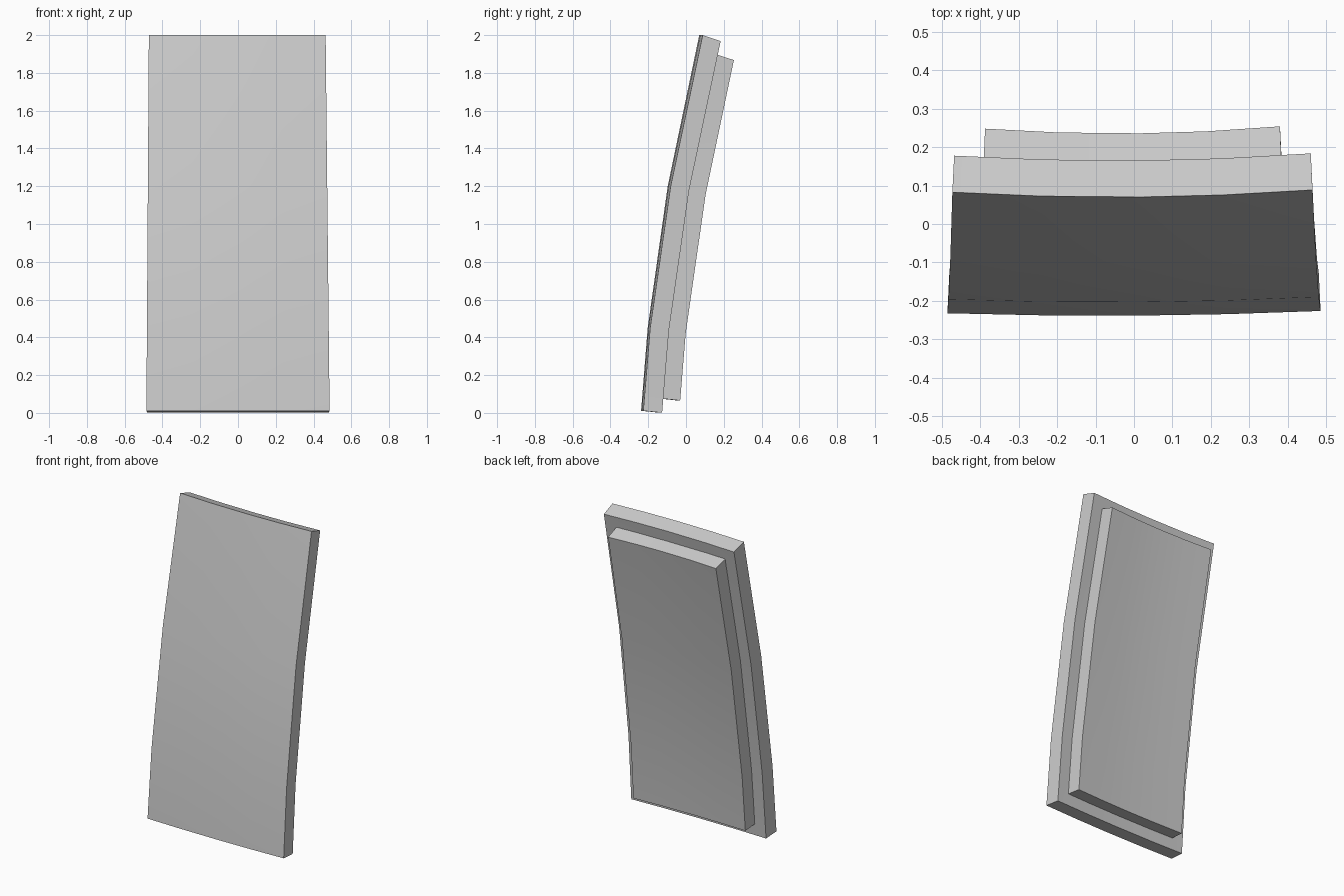
import bpy, bmesh
from math import sin, cos

cube = bpy.data.objects.get("Cube")
if cube:
    bpy.data.objects.remove(cube)

grey = bpy.data.materials.new("light_grey")
grey.use_nodes = True
colour = (0.6, 0.6, 0.6, 1)
grey.diffuse_color = colour
grey.node_tree.nodes["Principled BSDF"].inputs["Base Color"].default_value = colour

# Leaning front profile as (y, z), with straight spans between the bends
PROFILE = [(-0.238, 0.011), (-0.203, 0.45), (-0.097, 1.2), (0.07, 2.0)]
COLUMNS = [-1, -0.5, 0.05, 0.5, 1]


def profile_y(z):
    for (y0, z0), (y1, z1) in zip(PROFILE, PROFILE[1:]):
        if z <= z1:
            break
    return y0 + (y1 - y0) * (z - z0) / (z1 - z0)


def surface_point(u, z, depth, inset):
    """Point on the bowed face, pushed back by depth along the lean."""
    t = z / 2
    half_width = 0.485 - 0.017 * t - inset
    bow = (0.009 + 0.0065 * t) * u * u + 0.003 * u
    angle = 0.1 + 0.22 * t
    x = u * half_width * (1 - 0.1 * depth) - 0.004 * t
    return (x, profile_y(z) + bow + depth * cos(angle), z - depth * sin(angle))


def curved_slab(name, front, back, inset, bottom, top):
    rows = [bottom, PROFILE[1][1], PROFILE[2][1], top]
    bm = bmesh.new()
    layers = [[[bm.verts.new(surface_point(u, z, d, inset)) for u in COLUMNS]
               for z in rows] for d in (front, back)]
    nr, nc = len(rows), len(COLUMNS)
    # Front and back faces
    for grid in layers:
        for r in range(nr - 1):
            for c in range(nc - 1):
                bm.faces.new((grid[r][c], grid[r][c + 1],
                              grid[r + 1][c + 1], grid[r + 1][c]))
    # Rim joining them
    loop = ([(0, c) for c in range(nc)] + [(r, nc - 1) for r in range(1, nr)]
            + [(nr - 1, c) for c in range(nc - 2, -1, -1)]
            + [(r, 0) for r in range(nr - 2, 0, -1)])
    a, b = layers
    for (r, c), (s, d) in zip(loop, loop[1:] + loop[:1]):
        bm.faces.new((a[r][c], a[s][d], b[s][d], b[r][c]))
    bmesh.ops.recalc_face_normals(bm, faces=bm.faces)
    mesh = bpy.data.meshes.new(name)
    bm.to_mesh(mesh)
    bm.free()
    mesh.materials.append(grey)
    obj = bpy.data.objects.new(name, mesh)
    bpy.context.collection.objects.link(obj)
    bpy.ops.object.select_all(action="DESELECT")
    obj.select_set(True)
    bpy.context.view_layer.objects.active = obj
    bpy.ops.object.shade_smooth_by_angle(angle=0.5)


# Outer plate, and the smaller raised backing set into its rear
curved_slab("front_panel", 0, 0.1, 0, 0.011, 2.0)
curved_slab("rear_panel", 0.06, 0.19, 0.078, 0.086, 1.926)
